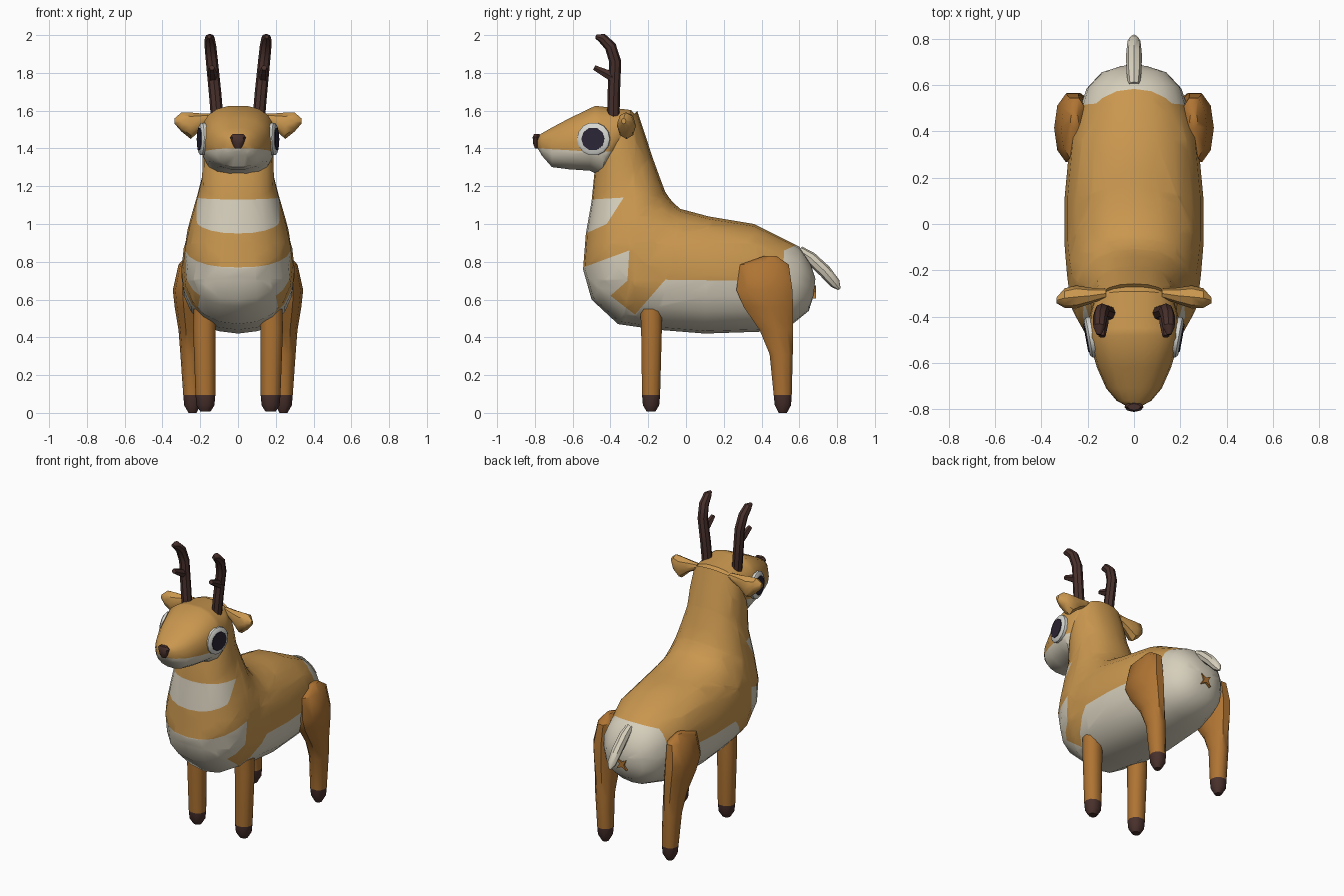
import bpy, bmesh, math
from mathutils import Vector

if "Cube" in bpy.data.objects:
    bpy.data.objects.remove(bpy.data.objects["Cube"])


def material(name, rgb):
    m = bpy.data.materials.new(name)
    m.diffuse_color = (*rgb, 1)
    m.use_nodes = True
    m.node_tree.nodes["Principled BSDF"].inputs["Base Color"].default_value = m.diffuse_color
    return m


TAN = material("tan coat", (.59, .31, .078))
BROWN = material("brown leg", (.43, .175, .033))
CREAM = material("cream fur", (.67, .62, .50))
HORN = material("dark brown horn", (.066, .030, .025))
EYE_WHITE = material("eye white", (.68, .68, .65))
PUPIL = material("pupil", (.024, .018, .035))


def finish(name, bm, mats, angle=40):
    bmesh.ops.recalc_face_normals(bm, faces=bm.faces[:])
    mesh = bpy.data.meshes.new(name)
    bm.to_mesh(mesh)
    bm.free()
    for m in mats:
        mesh.materials.append(m)
    ob = bpy.data.objects.new(name, mesh)
    bpy.context.collection.objects.link(ob)
    bpy.ops.object.select_all(action='DESELECT')
    ob.select_set(True)
    bpy.context.view_layer.objects.active = ob
    bpy.ops.object.shade_smooth_by_angle(angle=math.radians(angle))
    return ob


def ring(center, u, v, n, power=1.0):
    """Rounded cross-section spanned by half-axes u and v."""
    def f(t):
        return math.copysign(abs(t) ** power, t)
    pts = []
    for i in range(n):
        a = 2 * math.pi * i / n
        pts.append(Vector(center) + Vector(u) * f(math.cos(a)) + Vector(v) * f(math.sin(a)))
    return pts


def loft(rings):
    bm = bmesh.new()
    rows = [[bm.verts.new(p) for p in r] for r in rings]
    n = len(rows[0])
    for a, b in zip(rows, rows[1:]):
        for i in range(n):
            j = (i + 1) % n
            bm.faces.new((a[i], a[j], b[j], b[i]))
    bm.faces.new(rows[0])
    bm.faces.new(rows[-1])
    return bm


def spine_loft(sections, n, power):
    """Sections: top (y, z), bottom (y, z), half-width."""
    rings = []
    for ty, tz, by, bz, w in sections:
        top, bot = Vector((0, ty, tz)), Vector((0, by, bz))
        rings.append(ring((top + bot) / 2, (w, 0, 0), (top - bot) / 2, n, power))
    return loft(rings)


def tube(path, radii, n=8):
    pts = [Vector(p) for p in path]
    rings = []
    for i, p in enumerate(pts):
        d = (pts[min(i + 1, len(pts) - 1)] - pts[max(i - 1, 0)]).normalized()
        u = Vector((1, 0, 0))
        u = (u - d * u.dot(d)).normalized()
        rings.append(ring(p, u * radii[i], d.cross(u) * radii[i], n))
    return loft(rings)


def inside(y, z, poly):
    hit = False
    for (y1, z1), (y2, z2) in zip(poly, poly[1:] + poly[:1]):
        if (z1 > z) != (z2 > z) and y < (y2 - y1) * (z - z1) / (z2 - z1) + y1:
            hit = not hit
    return hit


def paint_patches(bm, patches):
    """Cut along side-profile outlines and colour the faces within them."""
    for poly in patches:
        for (y1, z1), (y2, z2) in zip(poly, poly[1:] + poly[:1]):
            geom = bm.verts[:] + bm.edges[:] + bm.faces[:]
            bmesh.ops.bisect_plane(bm, geom=geom, dist=1e-4, plane_co=(0, y1, z1),
                                   plane_no=(0, z2 - z1, y1 - y2))
    for f in bm.faces:
        c = f.calc_center_median()
        f.material_index = int(any(inside(c.y, c.z, p) for p in patches))


# Torso and neck in one sweep from rump to nape
body = spine_loft([
    (.685, .71, .675, .62, .06), (.66, .79, .65, .54, .14), (.60, .88, .57, .475, .205),
    (.36, 1.00, .40, .43, .275), (.12, 1.04, .10, .42, .30), (-.03, 1.08, -.15, .44, .30),
    (-.065, 1.11, -.36, .47, .29), (-.09, 1.14, -.50, .60, .28), (-.11, 1.17, -.545, .76, .26),
    (-.14, 1.25, -.53, .95, .225), (-.18, 1.36, -.50, 1.12, .19), (-.215, 1.47, -.485, 1.27, .187),
    (-.258, 1.598, -.45, 1.40, .17)], 20, .88)
paint_patches(body, [
    [(-.70, .72), (-.545, .77), (-.30, .86), (-.31, .70), (-.40, .62), (-.27, .52),
     (-.27, .3), (-.70, .3)],                                                      # chest
    [(-.27, .3), (-.27, .52), (-.11, .705), (.28, .70), (.80, .70), (.80, .3)],     # belly
    [(.51, .70), (.52, .86), (.61, .90), (.80, .90), (.80, .70)],                   # rump
    [(-.62, .92), (-.53, .95), (-.42, 1.0), (-.33, 1.14), (-.50, 1.13), (-.62, 1.12)]])  # throat
finish("body", body, [TAN, CREAM])

# Head with pale jaw
head = spine_loft([
    (-.25, 1.56, -.30, 1.43, .12), (-.29, 1.605, -.39, 1.33, .175), (-.37, 1.615, -.45, 1.25, .195),
    (-.48, 1.628, -.51, 1.28, .198), (-.62, 1.56, -.62, 1.288, .16), (-.71, 1.512, -.71, 1.30, .12),
    (-.765, 1.48, -.762, 1.36, .075), (-.785, 1.46, -.785, 1.40, .035)], 18, .82)
paint_patches(head, [[(-.9, 1.405), (-.78, 1.40), (-.53, 1.385), (-.39, 1.385), (-.40, 1.33),
                      (-.45, 1.25), (-.45, 1.2), (-.9, 1.2)]])
finish("head", head, [TAN, CREAM])

# Nose, wider at the top
nose = loft([ring((0, -.79, z), (w, 0, 0), (0, d, 0), 8)
             for z, w, d in ((1.40, .016, .01), (1.425, .03, .019), (1.46, .042, .022), (1.477, .028, .014))])
finish("nose", nose, [HORN])

# Tail
finish("tail", tube([(0, .60, .86), (0, .66, .82), (0, .735, .75), (0, .79, .685), (0, .812, .655)],
                    [.025, .033, .034, .028, .008]), [CREAM])

# Small four-pointed star under the tail
bm = bmesh.new()
pts = [(r * math.cos(a), r * math.sin(a)) for a, r in
       ((math.pi * (i / 4 + .25), .05 if i % 2 == 0 else .017) for i in range(8))]
front, back = ([bm.verts.new((x, y, .64 + z)) for x, z in pts] for y in (.665, .688))
bm.faces.new(front)
bm.faces.new(back)
for i in range(8):
    j = (i + 1) % 8
    bm.faces.new((front[i], front[j], back[j], back[i]))
finish("rump_star", bm, [BROWN])


def leg(name, rows, s):
    """Rows: z, y range, x range; the part below z = 0.1 is the hoof."""
    bm = loft([ring((s * (x0 + x1) / 2, (y0 + y1) / 2, z), ((x1 - x0) / 2, 0, 0),
                    (0, (y1 - y0) / 2, 0), 10, .9) for z, y0, y1, x0, x1 in rows])
    for f in bm.faces:
        f.material_index = int(f.calc_center_median().z < .095)
    finish(name, bm, [BROWN, HORN])


for s, side in ((1, "right"), (-1, "left")):
    leg("front_leg_" + side, [
        (.55, -.245, -.125, .115, .235), (.45, -.24, -.125, .118, .238), (.095, -.235, -.135, .12, .225),
        (.04, -.23, -.14, .125, .22), (.008, -.21, -.16, .145, .20)], s)
    leg("hind_leg_" + side, [
        (.83, .41, .48, .24, .275), (.785, .28, .55, .20, .315), (.65, .26, .57, .19, .345),
        (.56, .30, .573, .19, .335), (.44, .385, .57, .195, .315), (.31, .44, .568, .195, .305),
        (.095, .462, .562, .192, .29), (.04, .468, .558, .197, .285), (0, .49, .535, .22, .262)], s)

    # Ear: leaf shape pointing outwards
    ear = loft([ring((s * x, y, z), (0, ry, 0), (0, 0, rz), 8) for x, y, z, ry, rz in (
        (.12, -.30, 1.565, .02, .02), (.19, -.31, 1.545, .035, .04), (.25, -.315, 1.52, .05, .07),
        (.30, -.32, 1.54, .042, .05), (.335, -.33, 1.545, .012, .015))])
    finish("ear_" + side, ear, [TAN])

    # Horn with hooked tip and forward prong
    horn = tube([(s * .11, -.385, 1.56), (s * .122, -.382, 1.70), (s * .138, -.375, 1.86),
                 (s * .146, -.40, 1.94), (s * .150, -.445, 1.985), (s * .152, -.478, 1.992)],
                [.033, .033, .032, .031, .026, .010])
    finish("horn_" + side, horn, [HORN])
    prong = tube([(s * .132, -.375, 1.77), (s * .135, -.43, 1.80), (s * .138, -.485, 1.828)],
                 [.028, .024, .015], 6)
    finish("horn_prong_" + side, prong, [HORN])

    # Eye: domed white disc and flat pupil, turned slightly forward
    axis = Vector((s, -.18, .02)).normalized()
    up = Vector((0, 0, 1))
    up = (up - axis * up.dot(axis)).normalized()
    across = axis.cross(up)
    for name, radius, n, levels, mat in (
            ("eye_white_", .088, 14, ((-.03, 1), (.004, 1), (.014, .85)), EYE_WHITE),
            ("pupil_", .062, 10, ((.010, 1), (.018, 1)), PUPIL)):
        rings = [ring(Vector((s * .19, -.49, 1.45)) + axis * h, across * radius * k, up * radius * k, n)
                 for h, k in levels]
        finish(name + side, loft(rings), [mat])
